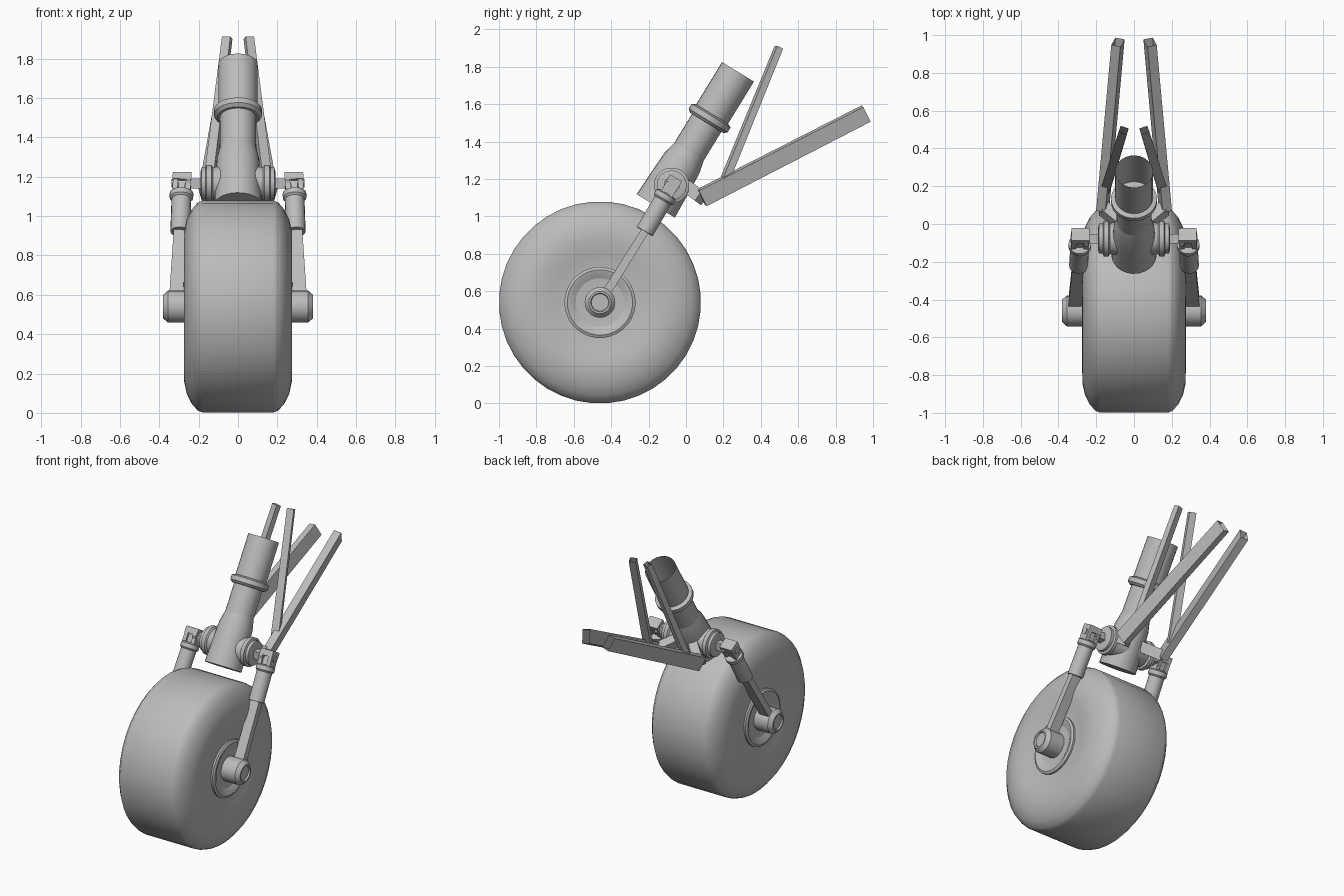
import bpy, bmesh, math
from mathutils import Vector, Matrix

cube = bpy.data.objects.get("Cube")
if cube:
    bpy.data.objects.remove(cube, do_unlink=True)

grey = bpy.data.materials.new("plain grey")
grey.use_nodes = True
grey.diffuse_color = (0.5, 0.5, 0.5, 1)
grey.node_tree.nodes["Principled BSDF"].inputs["Base Color"].default_value = (0.5, 0.5, 0.5, 1)


def finish(name, bm, smooth=True):
    bmesh.ops.recalc_face_normals(bm, faces=bm.faces)
    mesh = bpy.data.meshes.new(name)
    bm.to_mesh(mesh)
    bm.free()
    mesh.materials.append(grey)
    obj = bpy.data.objects.new(name, mesh)
    bpy.context.collection.objects.link(obj)
    if smooth:
        bpy.ops.object.select_all(action='DESELECT')
        obj.select_set(True)
        bpy.context.view_layer.objects.active = obj
        bpy.ops.object.shade_smooth_by_angle(angle=math.radians(32))
    return obj


def loft(bm, rings, open_end=False):
    loops = [[bm.verts.new(p) for p in ring] for ring in rings]
    n = len(loops[0])
    for a, b in zip(loops, loops[1:]):
        for i in range(n):
            bm.faces.new((a[i], a[(i + 1) % n], b[(i + 1) % n], b[i]))
    bm.faces.new(loops[0])
    if not open_end:
        bm.faces.new(loops[-1])


def lathe(name, origin, axis, profile, segments=24, open_end=False):
    """Turn (distance along axis, radius) pairs around an axis."""
    axis = Vector(axis).normalized()
    u = axis.orthogonal().normalized()
    v = axis.cross(u)
    rings = []
    for d, r in profile:
        centre = Vector(origin) + axis * d
        angles = [2 * math.pi * (i + 0.5) / segments for i in range(segments)]
        rings.append([centre + (u * math.cos(a) + v * math.sin(a)) * r for a in angles])
    bm = bmesh.new()
    loft(bm, rings, open_end)
    return finish(name, bm)


def bar(name, start, end, size0, size1=None, twist=0, open_end=False):
    """Rectangular bar: size is (width across x, depth)."""
    start, end = Vector(start), Vector(end)
    axis = (end - start).normalized()
    ref = Vector((0, 0, 1)) if abs(axis.x) > 0.9 else Vector((1, 0, 0))
    u = (ref - axis * ref.dot(axis)).normalized()
    u = Matrix.Rotation(twist, 3, axis) @ u
    v = axis.cross(u)
    rings = []
    for p, (w, h) in ((start, size0), (end, size1 or size0)):
        rings.append([p + u * w * a / 2 + v * h * b / 2
                      for a, b in ((-1, -1), (1, -1), (1, 1), (-1, 1))])
    bm = bmesh.new()
    loft(bm, rings, open_end)
    return finish(name, bm, smooth=False)


# Tyre with rounded shoulders and gently dished side walls
hub = Vector((0, -0.46, 0.54))
half = [(0.18, 0.54), (0.205, 0.53), (0.235, 0.495), (0.26, 0.445), (0.273, 0.385),
        (0.274, 0.33), (0.262, 0.26), (0.25, 0.19)]
lathe("tyre", hub, (1, 0, 0), [(-x, r) for x, r in reversed(half)] + half, 40)

# Leaning main strut: open tube, collar, lower tube and flared housing
top = Vector((0, 0.278, 1.773))
down = Vector((0, -0.523, -0.8525))
lathe("strut_tube", top + down * 0.32, -down, [(0, 0.1), (0.32, 0.1)], 24, open_end=True)
lathe("strut_collar", top, down,
      [(0.265, 0.1), (0.275, 0.122), (0.305, 0.122), (0.32, 0.105)])
lathe("strut_lower_tube", top, down, [(0.3, 0.092), (0.56, 0.092)])
lathe("strut_housing", top, down,
      [(0.5, 0.092), (0.57, 0.108), (0.66, 0.113), (0.841, 0.12)])

pivot = Vector((0, -0.077, 1.166))
for side, s in (("left", 1), ("right", -1)):
    out = (s, 0, 0)

    # Wheel rim and axle end
    lathe(side + "_rim_ring", hub, out,
          [(0.2, 0.19), (0.262, 0.19), (0.27, 0.175), (0.265, 0.155),
           (0.25, 0.13), (0.235, 0.09)], 32)
    lathe(side + "_axle_end", hub, out,
          [(0.2, 0.082), (0.355, 0.082), (0.38, 0.06), (0.38, 0.05), (0.37, 0.046)], 20)

    # Side boss on the housing
    lathe(side + "_boss", pivot, out, [(0.03, 0.095), (0.15, 0.08)])
    lathe(side + "_boss_flange", pivot, out,
          [(0.125, 0.08), (0.135, 0.095), (0.16, 0.095), (0.165, 0.08),
           (0.185, 0.08), (0.19, 0.06)])
    bar(side + "_pivot_shaft", pivot + Vector((s * 0.17, 0, 0)),
        pivot + Vector((s * 0.27, 0, 0)), (0.05, 0.05))

    # Clevis joint: bridge, two prongs and a cross pin
    joint = pivot + Vector((s * 0.285, 0, 0))
    lathe(side + "_joint_ring", joint, out, [(-0.045, 0.045), (-0.02, 0.045)], 8)
    leg = Vector((s * 0.03, -0.5, -0.86)).normalized()
    bar(side + "_joint_bridge", joint - leg * 0.045, joint - leg * 0.005, (0.095, 0.075))
    for i, x in enumerate((-0.033, 0.033)):
        p = joint + Vector((x, 0, 0))
        bar(f"{side}_joint_prong_{i + 1}", p - leg * 0.03, p + leg * 0.065, (0.026, 0.07))
    bar(side + "_joint_tongue", joint, joint + leg * 0.08, (0.035, 0.05))
    lathe(side + "_joint_pin", joint, out, [(-0.052, 0.022), (0.052, 0.022)], 10)

    # Fork leg: collar, sleeve and flat rod to the axle
    lathe(side + "_leg_collar", joint, leg,
          [(0.05, 0.045), (0.058, 0.06), (0.085, 0.06), (0.095, 0.05)], 18)
    lathe(side + "_leg_sleeve", joint, leg, [(0.08, 0.05), (0.285, 0.05)], 18)
    bar(side + "_leg_rod", joint + leg * 0.27, (s * 0.315, -0.44, 0.57),
        (0.065, 0.042), (0.07, 0.046))

    # Brace foot, long rear brace and steep upper brace
    bend = Vector((s * 0.165, 0.085, 1.1))
    bar(side + "_brace_foot", (s * 0.05, -0.01, 1.17), bend, (0.06, 0.07))
    bar(side + "_rear_brace", bend, (s * 0.085, 0.963, 1.55),
        (0.05, 0.095), (0.05, 0.09), s * 0.25, open_end=True)
    bar(side + "_upper_brace", (s * 0.15, 0.185, 1.14), (s * 0.055, 0.497, 1.905),
        (0.05, 0.04), (0.045, 0.036), s * 0.3, open_end=True)
